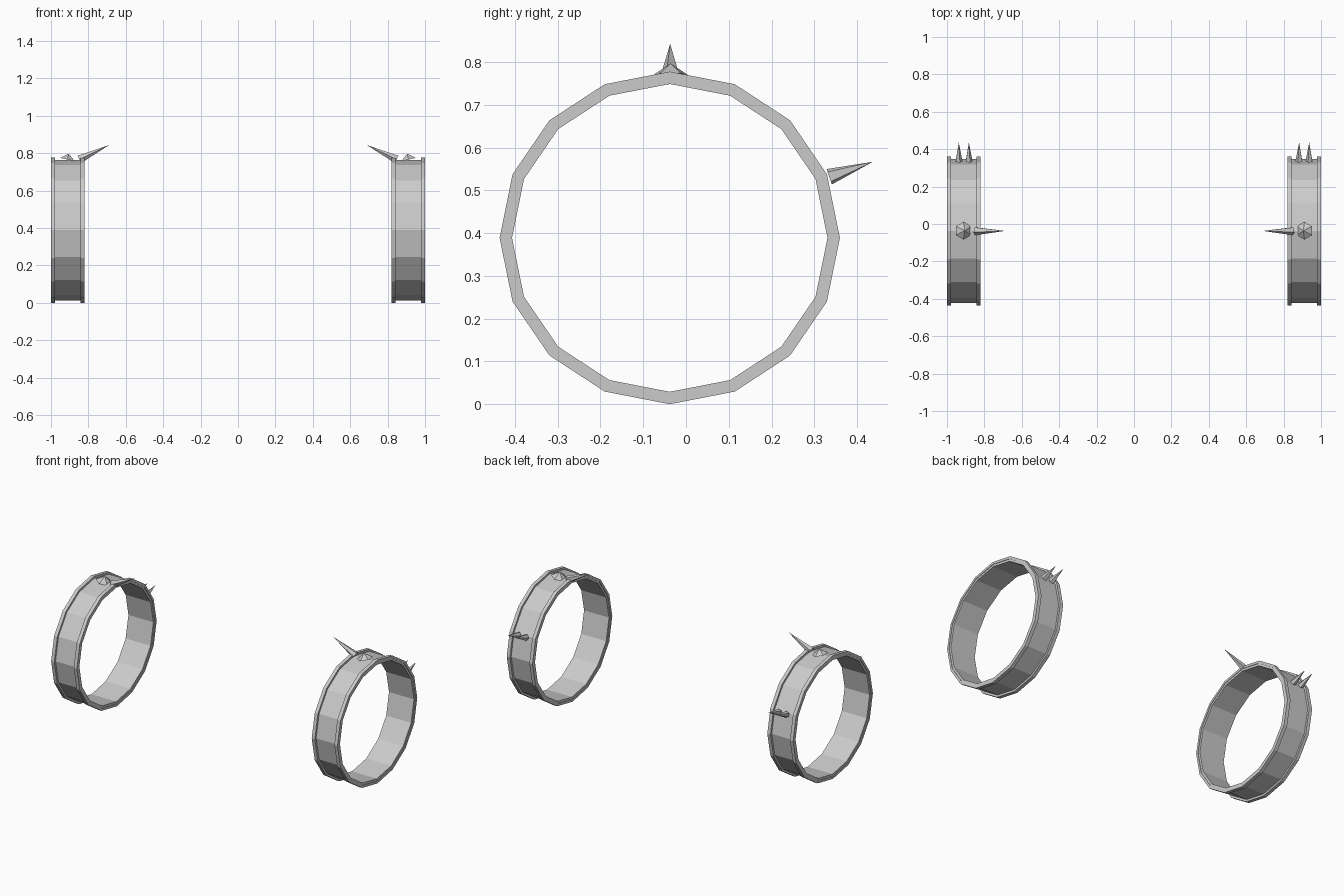
import bpy, math
from mathutils import Vector

if "Cube" in bpy.data.objects:
    bpy.data.objects.remove(bpy.data.objects["Cube"])

CY, CZ = -0.038, 0.389     # ring centre in the side view
RY, RZ = 0.398, 0.389      # outer half-sizes
SIDES = 16


def finish(name, verts, faces):
    """Make a flat-shaded object mirrored across x = 0."""
    mesh = bpy.data.meshes.new(name)
    mesh.from_pydata(verts, [], faces)
    obj = bpy.data.objects.new(name, mesh)
    bpy.context.collection.objects.link(obj)
    obj.modifiers.new("mirror", 'MIRROR').use_mirror_merge = False
    return obj


def lathe(name, profile):
    """Sweep a closed (x, inset) section around the ring."""
    n = len(profile)
    verts, faces = [], []
    for i in range(SIDES):
        a = 2 * math.pi * i / SIDES
        for x, d in profile:
            verts.append((x, CY + (RY - d) * math.sin(a), CZ + (RZ - d) * math.cos(a)))
        k = (i + 1) % SIDES
        for j in range(n):
            m = (j + 1) % n
            faces.append((i * n + j, i * n + m, k * n + m, k * n + j))
    return finish(name, verts, faces)


def spike(name, base, tip, radius, sides):
    """Pointed cone from a base centre to a tip."""
    base, tip = Vector(base), Vector(tip)
    q = (tip - base).to_track_quat('Z', 'Y')
    verts = []
    for i in range(sides):
        a = 2 * math.pi * i / sides
        verts.append(base + q @ Vector((radius * math.cos(a), radius * math.sin(a), 0)))
    verts.append(tip)
    faces = [(i, (i + 1) % sides, sides) for i in range(sides)]
    faces.append(tuple(reversed(range(sides))))
    return finish(name, verts, faces)


# Band with a raised lip along both edges
lathe("ring_band", [
    (0.823, 0.029), (0.823, 0.015), (0.82, 0.015), (0.82, 0.0),
    (0.842, 0.0), (0.842, 0.013), (0.978, 0.013), (0.978, 0.0),
    (1.0, 0.0), (1.0, 0.015), (0.997, 0.015), (0.997, 0.029)])

# Low stud on the top
spike("top_stud", (0.912, -0.036, 0.766), (0.905, -0.036, 0.797), 0.047, 6)

# Long spike leaning inward from the top edge
spike("inner_spike", (0.848, -0.037, 0.767), (0.69, -0.037, 0.843), 0.023, 5)

# Pair of short spikes at the back
for i, x in enumerate((0.883, 0.937)):
    spike("back_spike_%d" % (i + 1), (x, 0.335, 0.532), (x, 0.437, 0.567), 0.02, 5)
